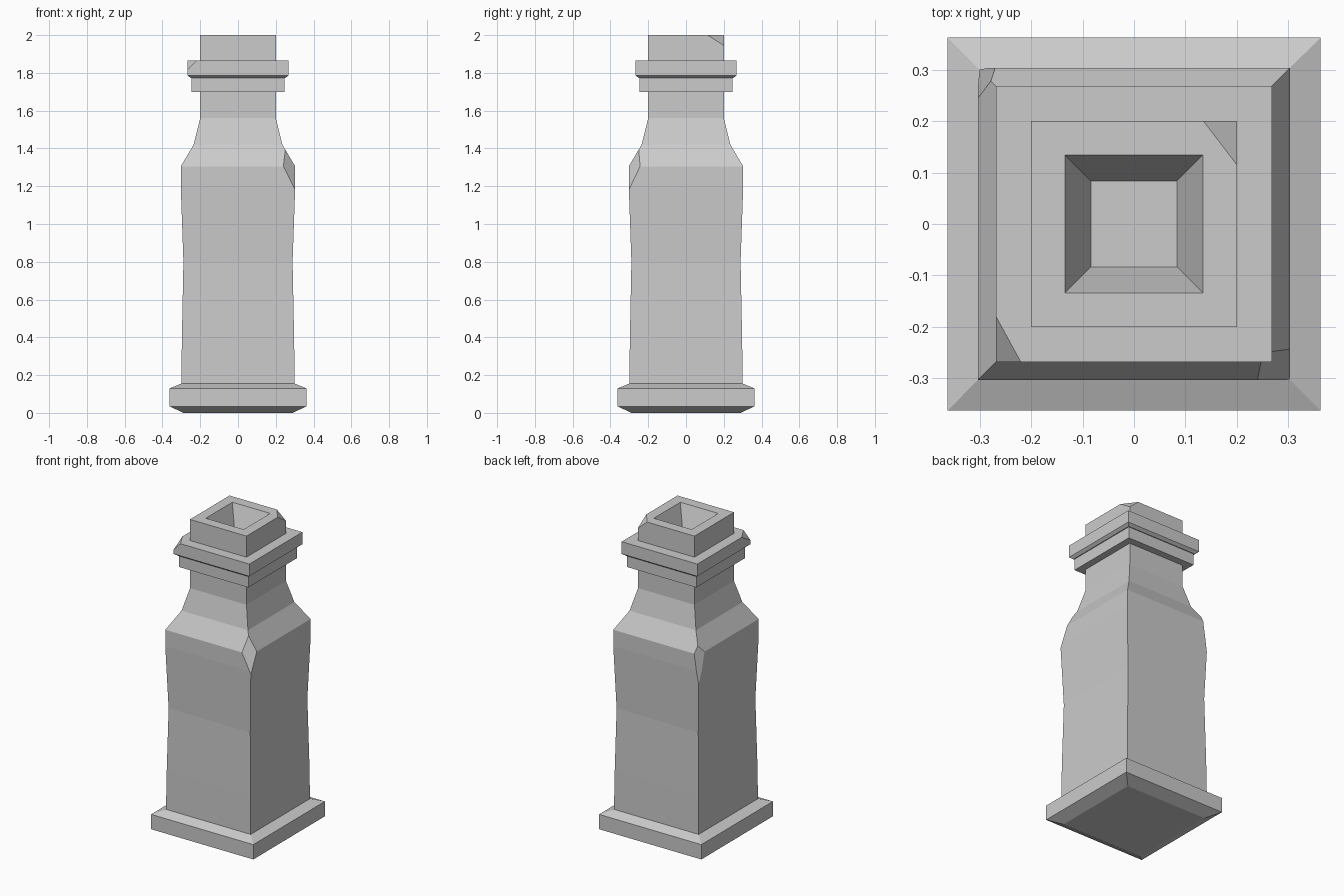
import bpy
import bmesh
from mathutils import Vector

if "Cube" in bpy.data.objects:
    bpy.data.objects.remove(bpy.data.objects["Cube"], do_unlink=True)

# Single clay colour
clay = bpy.data.materials.new("grey clay")
clay.use_nodes = True
GREY = (0.6, 0.6, 0.6, 1)
clay.diffuse_color = GREY
clay.node_tree.nodes["Principled BSDF"].inputs["Base Color"].default_value = GREY


def square_part(name, profile, chips=(), hollow_tip=None):
    """Stack square sections (half width, height); chips are cutting planes."""
    bm = bmesh.new()
    rings = [[bm.verts.new((sx * h, sy * h, z))
              for sx, sy in ((-1, -1), (1, -1), (1, 1), (-1, 1))]
             for h, z in profile]
    for low, high in zip(rings, rings[1:]):
        for i in range(4):
            j = (i + 1) % 4
            bm.faces.new((low[i], low[j], high[j], high[i]))
    bm.faces.new(rings[0][::-1])
    if hollow_tip is None:
        bm.faces.new(rings[-1])
    else:
        tip = bm.verts.new((0, 0, hollow_tip))
        for i in range(4):
            bm.faces.new((rings[-1][i], rings[-1][(i + 1) % 4], tip))
    # Knock off the chipped corners
    for points in chips:
        a, b, c = map(Vector, points)
        normal = (b - a).cross(c - a)
        if normal.dot(Vector((a.x, a.y, 0))) < 0:
            normal.negate()
        cut = bmesh.ops.bisect_plane(
            bm, geom=bm.verts[:] + bm.edges[:] + bm.faces[:], dist=1e-5,
            plane_co=a, plane_no=normal, clear_outer=True)
        rim = [e for e in cut["geom_cut"]
               if isinstance(e, bmesh.types.BMEdge) and e.is_boundary]
        bmesh.ops.edgeloop_fill(bm, edges=rim)
    bmesh.ops.recalc_face_normals(bm, faces=bm.faces[:])
    mesh = bpy.data.meshes.new(name)
    bm.to_mesh(mesh)
    bm.free()
    mesh.materials.append(clay)
    obj = bpy.data.objects.new(name, mesh)
    bpy.context.collection.objects.link(obj)
    return obj


# Plinth with bevelled top and bottom
square_part("plinth", [(0.29, 0), (0.362, 0.035), (0.362, 0.13), (0.30, 0.155)])

# Waisted shaft with sloping shoulders and two chipped corners
square_part(
    "shaft",
    [(0.30, 0.155), (0.297, 0.4), (0.289, 0.8), (0.303, 1.2), (0.303, 1.305),
     (0.235, 1.42), (0.2, 1.56)],
    chips=[((0.303, -0.303, 1.18), (0.24, -0.303, 1.305), (0.303, -0.243, 1.305)),
           ((-0.302, 0.302, 1.09), (-0.27, 0.303, 1.305), (-0.303, 0.245, 1.305))])

# Neck, collar and projecting rim
square_part("neck", [(0.2, 1.56), (0.2, 1.71)])
square_part("collar", [(0.245, 1.70), (0.245, 1.775)])
square_part(
    "rim", [(0.25, 1.773), (0.268, 1.787), (0.268, 1.865)],
    chips=[((-0.268, -0.268, 1.815), (-0.22, -0.268, 1.865), (-0.268, -0.18, 1.865))])

# Hollow mouth with a tapering flue
square_part(
    "mouth", [(0.2, 1.865), (0.2, 2.0), (0.134, 2.0)], hollow_tip=1.64,
    chips=[((0.2, 0.2, 1.945), (0.135, 0.2, 2.0), (0.2, 0.115, 2.0))])
